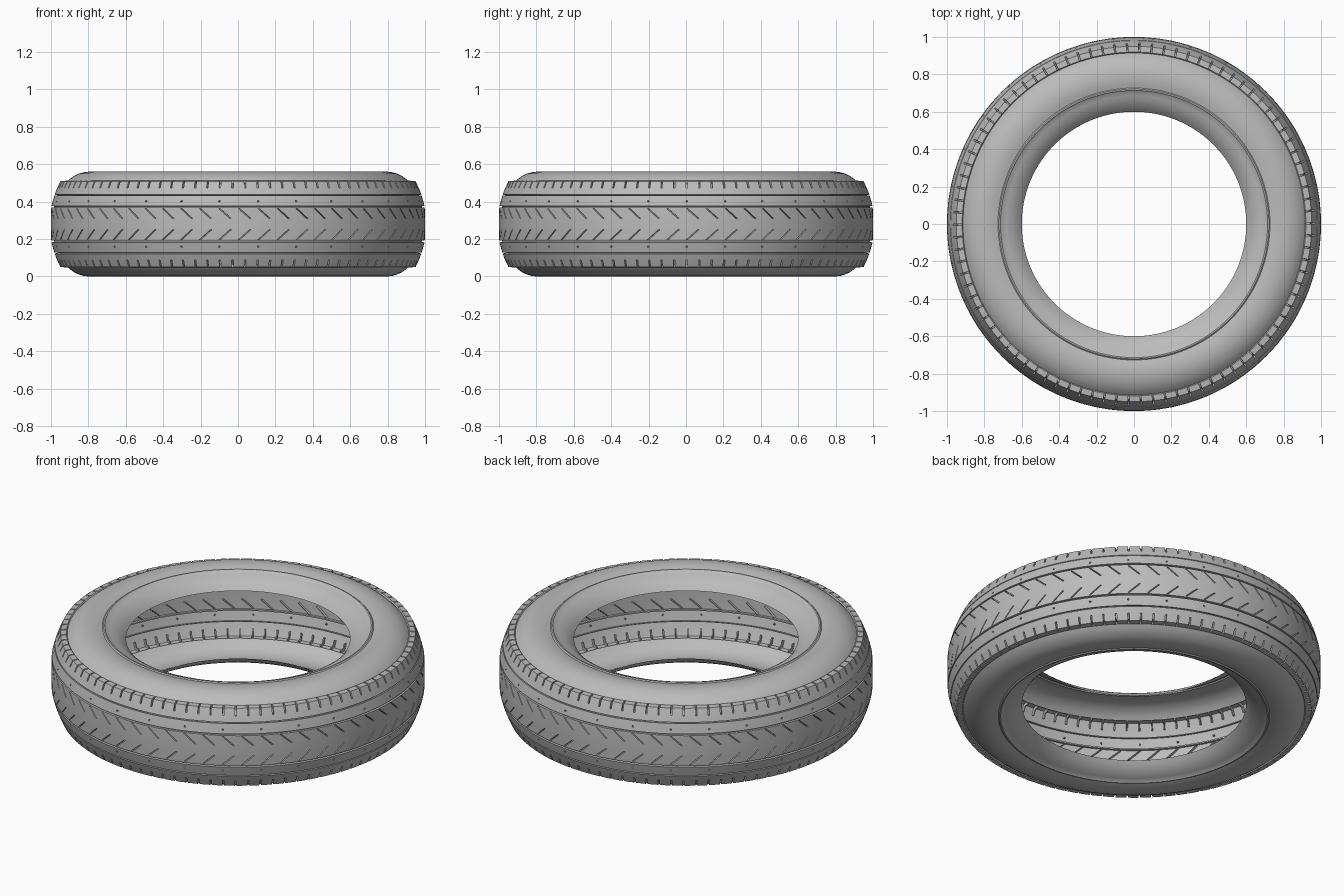
import bpy, bmesh, math

if "Cube" in bpy.data.objects:
    bpy.data.objects.remove(bpy.data.objects["Cube"])

N = 720          # columns around the tyre
MID = 0.28       # height of the centre plane
SLANT = 7        # columns a chevron cut leans by

# Half cross-section, bead to centre: radius, distance from centre plane,
# sideways shift in columns, cut pattern of the strip leading to the next row
half = [
    # bead seat, rim ridge and sidewall
    (0.600, 0.200, 0, ""), (0.615, 0.217, 0, ""), (0.635, 0.235, 0, ""),
    (0.660, 0.251, 0, ""), (0.685, 0.262, 0, ""), (0.708, 0.269, 0, ""),
    (0.714, 0.275, 0, ""), (0.721, 0.275, 0, ""), (0.727, 0.270, 0, ""),
    (0.750, 0.276, 0, ""), (0.775, 0.280, 0, ""), (0.800, 0.280, 0, ""),
    (0.825, 0.277, 0, ""), (0.850, 0.270, 0, ""), (0.875, 0.258, 0, ""),
    (0.897, 0.243, 0, ""), (0.914, 0.226, 0, ""),
    # shoulder step with short slots
    (0.919, 0.232, 0, "tick"), (0.950, 0.229, 0, "tick"),
    (0.967, 0.192, 0, ""), (0.980, 0.159, 0, "ring"),
    # plain rib with small pits
    (0.982, 0.153, 0, ""), (0.990, 0.125, 0, "pit"), (0.992, 0.117, 0, ""),
    (0.997, 0.098, 0, "ring"), (0.998, 0.089, 0, ""),
]
# chevron cuts on the centre rib
for k in range(5):
    t = k / 4
    half.append((0.9985 + 0.0015 * t, 0.084 - 0.054 * t, SLANT * t,
                 "chevron" if k < 4 else ""))
half.append((1.0, 0.0, SLANT, ""))

n = len(half)
rows = [(r, -h, s) for r, h, s, _ in half]
rows += [(r, h, s) for r, h, s, _ in reversed(half[:-1])]
tags = [half[k][3] for k in range(n - 1)]
tags += tags[::-1]

STEP = {"tick": 8, "pit": 24, "chevron": 12, "ring": 1}

bm = bmesh.new()
grid = []
for r, h, s in rows:
    ring = []
    for j in range(N):
        a = 2 * math.pi * (j + s) / N
        ring.append(bm.verts.new((r * math.cos(a), r * math.sin(a), MID + h)))
    grid.append(ring)

# Skin the rows and collect the faces that become cuts
cuts = []
for i, tag in enumerate(tags):
    lo, hi = grid[i], grid[i + 1]
    for j in range(N):
        k = (j + 1) % N
        f = bm.faces.new((lo[j], lo[k], hi[k], hi[j]))
        if tag and j % STEP[tag] == 0:
            cuts.append(f)
bm.normal_update()

# Sink grooves, slots, pits and chevrons into the tread
bmesh.ops.inset_region(bm, faces=cuts, thickness=0.001, depth=-0.015,
                       use_boundary=True, use_even_offset=True)

mesh = bpy.data.meshes.new("tire")
bm.to_mesh(mesh)
bm.free()
tire = bpy.data.objects.new("tire", mesh)
bpy.context.collection.objects.link(tire)

rubber = bpy.data.materials.new("grey rubber")
rubber.diffuse_color = (0.5, 0.5, 0.5, 1)
rubber.use_nodes = True
rubber.node_tree.nodes["Principled BSDF"].inputs["Base Color"].default_value = rubber.diffuse_color
mesh.materials.append(rubber)

bpy.context.view_layer.objects.active = tire
tire.select_set(True)
bpy.ops.object.shade_smooth_by_angle(angle=math.radians(30))
